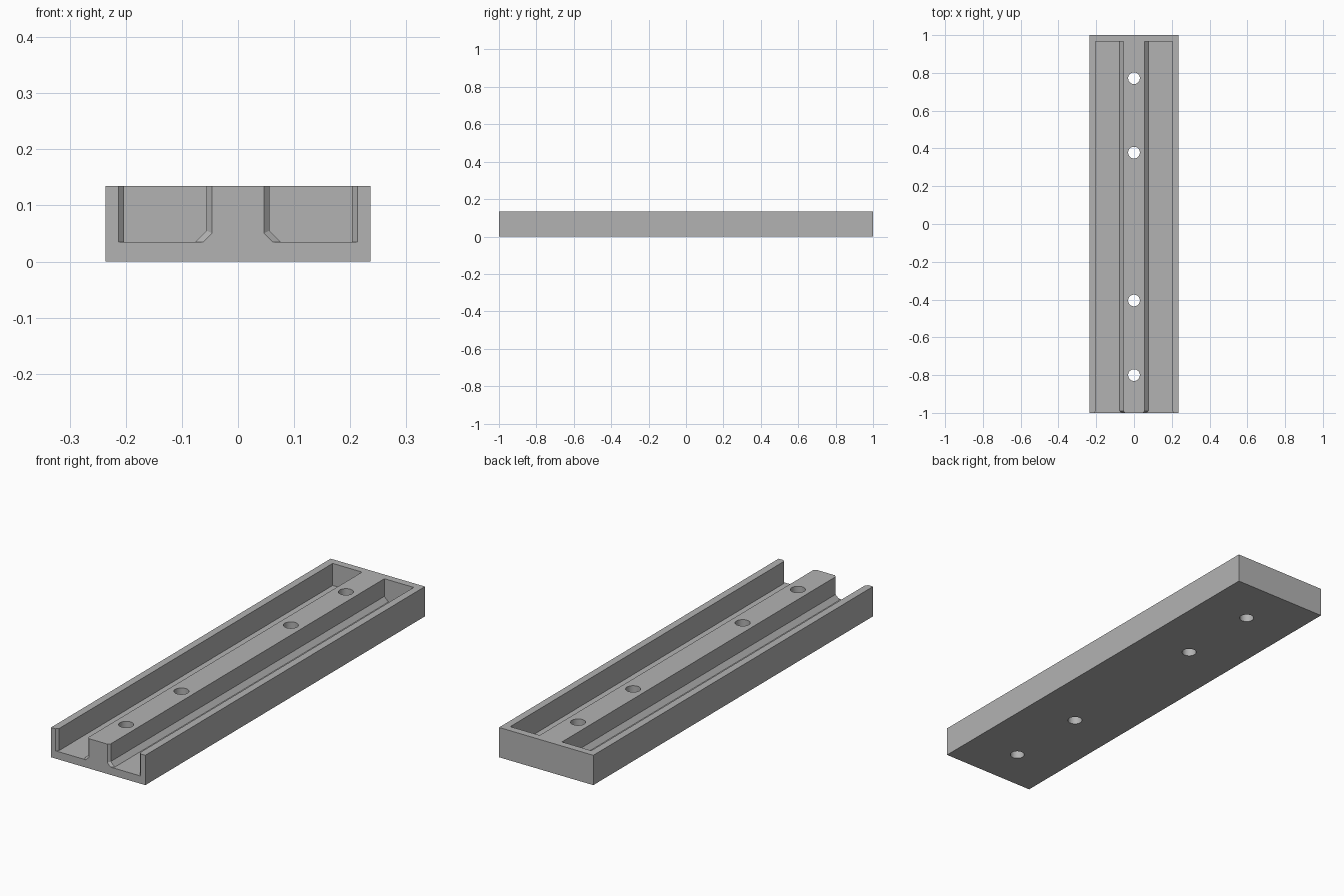
import bpy
import bmesh
import math

if "Cube" in bpy.data.objects:
    bpy.data.objects.remove(bpy.data.objects["Cube"], do_unlink=True)

WIDTH, LENGTH, HEIGHT = 0.472, 2.0, 0.135
INNER, OUTER, FLOOR, CHAMFER = 0.056, 0.203, 0.035, 0.02
FLARE = 0.01

grey = bpy.data.materials.new("plain grey")
grey.use_nodes = True
colour = (0.45, 0.45, 0.45, 1)
grey.diffuse_color = colour
grey.node_tree.nodes["Principled BSDF"].inputs["Base Color"].default_value = colour


def make_object(name, bm):
    bmesh.ops.recalc_face_normals(bm, faces=bm.faces)
    mesh = bpy.data.meshes.new(name)
    bm.to_mesh(mesh)
    bm.free()
    mesh.materials.append(grey)
    obj = bpy.data.objects.new(name, mesh)
    bpy.context.collection.objects.link(obj)
    return obj


def section(bm, side, y, grow):
    """Channel outline at y, widened by grow, with one chamfered lower corner."""
    inner, outer, top = INNER - grow, OUTER + grow, HEIGHT + 0.05
    corner = INNER + FLOOR + CHAMFER - grow * math.sqrt(2)
    outline = [(inner, top), (inner, corner - inner), (corner - FLOOR, FLOOR),
               (outer, FLOOR), (outer, top)]
    return [bm.verts.new((side * x, y, z)) for x, z in outline]


def channel_cutter(side):
    # Straight channel, closed at the back and flared at the open front
    bm = bmesh.new()
    front = -LENGTH / 2
    rings = [section(bm, side, front - FLARE, 2 * FLARE),
             section(bm, side, front + FLARE, 0),
             section(bm, side, 0.967, 0)]
    for a, b in zip(rings, rings[1:]):
        for i in range(len(a)):
            j = (i + 1) % len(a)
            bm.faces.new((a[i], a[j], b[j], b[i]))
    bm.faces.new(rings[0])
    bm.faces.new(rings[-1])
    return make_object("channel_cutter", bm)


def hole_cutter(y):
    bm = bmesh.new()
    bmesh.ops.create_cone(bm, cap_ends=True, segments=40, radius1=0.031,
                          radius2=0.031, depth=4 * HEIGHT)
    bmesh.ops.translate(bm, vec=(0, y, 0), verts=bm.verts)
    return make_object("hole_cutter", bm)


# Solid block
bm = bmesh.new()
bmesh.ops.create_cube(bm, size=1)
bmesh.ops.scale(bm, vec=(WIDTH, LENGTH, HEIGHT), verts=bm.verts)
bmesh.ops.translate(bm, vec=(0, 0, HEIGHT / 2), verts=bm.verts)
rail = make_object("channel_rail", bm)
bpy.context.view_layer.objects.active = rail
rail.select_set(True)

# Two mirrored channels and four screw holes through the centre rib
cutters = [channel_cutter(side) for side in (-1, 1)]
cutters += [hole_cutter(y) for y in (-0.8, -0.405, 0.378, 0.772)]
for cutter in cutters:
    cutter.hide_render = True
    cut = rail.modifiers.new("cut", "BOOLEAN")
    cut.operation = "DIFFERENCE"
    cut.solver = "EXACT"
    cut.object = cutter
    bpy.ops.object.modifier_apply(modifier=cut.name)
    bpy.data.objects.remove(cutter, do_unlink=True)

# Round hole walls, crisp edges elsewhere
bpy.ops.object.shade_smooth_by_angle(angle=math.radians(25))
